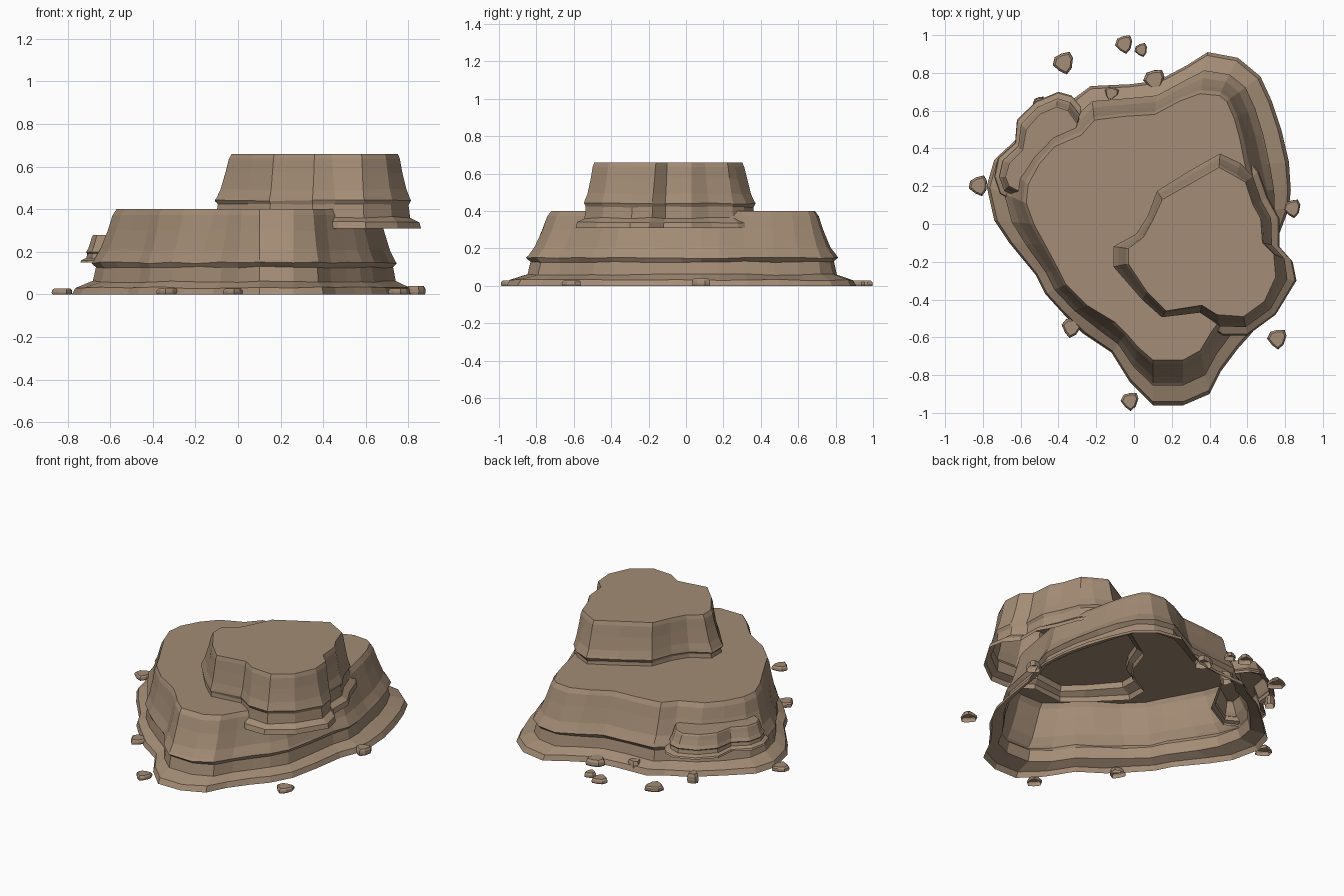
import bpy
import bmesh
import math
import random

random.seed(4)

default_cube = bpy.data.objects.get("Cube")
if default_cube:
    bpy.data.objects.remove(default_cube, do_unlink=True)

# One sandstone colour for every part
stone = bpy.data.materials.new("sandstone brown")
stone.use_nodes = True
stone_colour = (0.37, 0.265, 0.18, 1)
stone.diffuse_color = stone_colour
shader = stone.node_tree.nodes["Principled BSDF"]
shader.inputs["Base Color"].default_value = stone_colour
shader.inputs["Roughness"].default_value = 0.9

# Cliff profile: (share of height, blend from foot outline to top outline)
CLIFF = [(0, 0), (.08, .08), (.15, .47), (.32, .54), (.37, .44),
         (.41, .49), (.52, .63), (.75, .8), (.93, .91), (1, 1)]
PEBBLE = [(0, .3), (.3, 0), (.7, .2), (1, 1)]


def build_tier(name, foot, top, base_z, height, profile, waviness=0.0):
    """Loft a rock tier from a foot outline to a top outline, open below."""
    bm = bmesh.new()
    rings = []
    for level, blend in profile:
        # only the middle rings undulate, so foot and top stay level
        wave = waviness if 0 < level < 0.9 else 0
        ring = []
        for (fx, fy), (tx, ty) in zip(foot, top):
            z = base_z + height * level + random.uniform(-wave, wave)
            ring.append(bm.verts.new((fx + (tx - fx) * blend,
                                      fy + (ty - fy) * blend, z)))
        rings.append(ring)
    count = len(foot)
    for lower, upper in zip(rings, rings[1:]):
        for i in range(count):
            j = (i + 1) % count
            bm.faces.new((lower[i], lower[j], upper[j], upper[i]))
    bm.faces.new(rings[-1])
    mesh = bpy.data.meshes.new(name)
    bm.to_mesh(mesh)
    bm.free()
    mesh.materials.append(stone)
    tier = bpy.data.objects.new(name, mesh)
    bpy.context.collection.objects.link(tier)
    return tier


def outline(points):
    """Turn hundredths into units."""
    return [(x / 100, y / 100) for x, y in points]


# Wide lower plateau
plateau_foot = outline([
    (10, -96), (26, -96), (40, -90), (46, -78), (55, -66), (63, -57),
    (70, -44), (74, -25), (77, -5), (82, 8), (83, 18), (82, 33), (78, 50),
    (73, 65), (67, 78), (55, 88), (39, 91), (28, 84), (13, 76), (-2, 74),
    (-23, 73), (-31, 67), (-45, 60), (-60, 47), (-74, 34), (-78, 20),
    (-74, 2), (-66, -10), (-52, -27), (-47, -37), (-37, -48), (-27, -58),
    (-12, -68), (-2, -84)])
plateau_top = outline([
    (10, -72), (26, -72), (35, -67), (41, -57), (47, -49), (52, -42),
    (57, -34), (60, -18), (63, 0), (65, 8), (63, 18), (59, 30), (56, 45),
    (53, 56), (49, 65), (45, 68), (35, 69), (24, 65), (11, 58), (-5, 57),
    (-21, 55), (-28, 47), (-42, 41), (-50, 32), (-56, 21), (-57, 11),
    (-53, 0), (-47, -11), (-40, -24), (-36, -32), (-25, -43), (-10, -52),
    (-4, -58), (2, -65)])
build_tier("lower_plateau", plateau_foot, plateau_top, 0, 0.4, CLIFF, 0.004)

# Upper plateau, overhanging the lower one at the front left
upper_foot = outline([
    (-17, -11), (-17, -24), (2, -43), (13, -52), (34, -50), (47, -59),
    (60, -59), (75, -48), (86, -30), (84, -20), (77, -12), (77, 3),
    (71, 14), (66, 28), (58, 38), (46, 43), (28, 33), (10, 21), (5, 6),
    (-2, -4)])
upper_top = outline([
    (-3, -13), (-3, -21), (7, -36), (17, -46), (36, -43), (44, -48),
    (58, -49), (69, -41), (75, -28), (74, -16), (68, -10), (67, 3),
    (63, 10), (59, 22), (54, 25), (45, 30), (31, 22), (15, 13), (10, 2),
    (5, -7)])
build_tier("upper_plateau", upper_foot, upper_top, 0.31, 0.35, CLIFF, 0.004)

# Small side ledge set into the back right of the lower plateau
ledge_foot = outline([
    (-28, 62), (-33, 68), (-40, 70), (-52, 65), (-62, 55), (-63, 43),
    (-72, 35), (-74, 25), (-71, 16), (-60, 10), (-42, 20), (-28, 45)])
ledge_top = outline([
    (-30, 53), (-35, 60), (-41, 62), (-50, 58), (-57, 50), (-59, 39),
    (-66, 32), (-68, 25), (-66, 20), (-58, 16), (-45, 25), (-34, 42)])
build_tier("side_ledge", ledge_foot, ledge_top, 0.15, 0.13, CLIFF, 0.002)

# Loose pebbles around the foot: (x, y, radius)
pebble_shape = [(-.1, -1), (.5, -.6), (.9, .2), (.8, .8), (.1, .9),
                (-.6, .8), (-1, .2), (-.6, -.5)]
pebbles = [(-.37, .85, .06), (-.05, .95, .05), (.04, .92, .037),
           (.11, .76, .06), (-.82, .2, .055), (.84, .08, .05),
           (.76, -.61, .055), (-.02, -.94, .05), (-.33, -.55, .055),
           (-.5, .64, .035), (-.12, .69, .04)]
for number, (px, py, radius) in enumerate(pebbles, start=1):
    turn = random.uniform(-0.5, 0.5)
    cos_turn, sin_turn = math.cos(turn), math.sin(turn)

    def place(scale):
        size = radius * scale
        return [(px + size * (x * cos_turn - y * sin_turn),
                 py + size * (x * sin_turn + y * cos_turn))
                for x, y in pebble_shape]

    # pebbles resting on the plateau's sloping apron sit a little taller
    tall = 0.04 if number in (4, 6) else 0.028
    if number > 9:
        tall = 0.06
    build_tier(f"pebble_{number}", place(1), place(0.78), 0, tall, PEBBLE)
